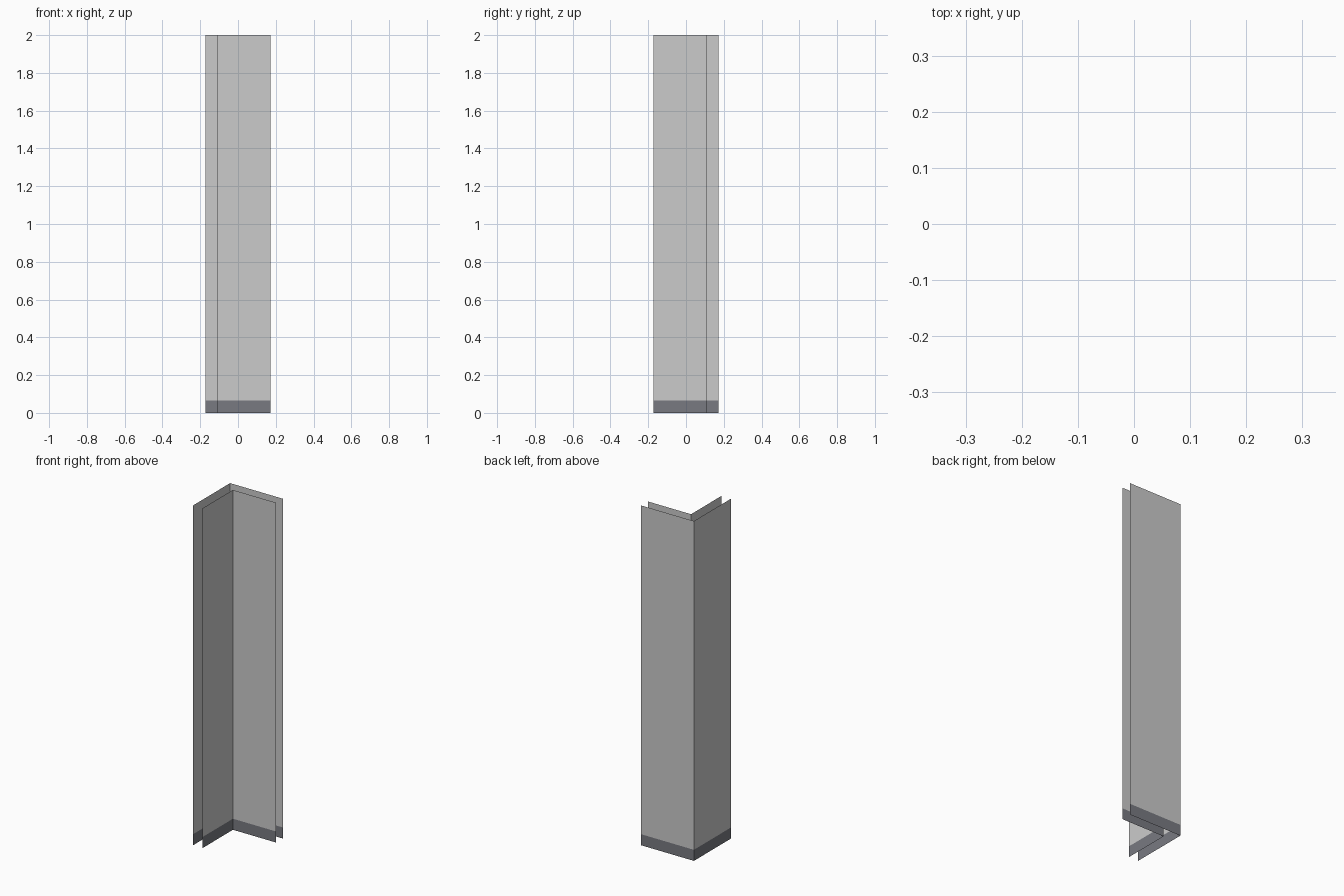
import bpy

if "Cube" in bpy.data.objects:
    bpy.data.objects.remove(bpy.data.objects["Cube"])

HALF = 0.172      # half width of the corner
INNER = 0.11      # offset of the inner faces
HEIGHT = 2.0
SKIRT = 0.065     # height of the dark skirting band

skirting_grey = bpy.data.materials.new("skirting_grey")
skirting_grey.diffuse_color = (0.19, 0.195, 0.22, 1)
skirting_grey.use_nodes = True
skirting_grey.node_tree.nodes["Principled BSDF"].inputs["Base Color"].default_value = skirting_grey.diffuse_color


def sheet(name, path, z0, z1, material=None):
    """Raise an open plan path into an upright single-skin surface."""
    n = len(path)
    verts = [(x, y, z) for z in (z0, z1) for x, y in path]
    faces = [(i, i + 1, n + i + 1, n + i) for i in range(n - 1)]
    mesh = bpy.data.meshes.new(name)
    mesh.from_pydata(verts, [], faces)
    if material:
        mesh.materials.append(material)
    obj = bpy.data.objects.new(name, mesh)
    bpy.context.collection.objects.link(obj)
    return obj


# Plan paths, ordered so outer faces point out and inner faces point into the room
plans = {
    "outer": [(HALF, HALF), (-HALF, HALF), (-HALF, -HALF)],
    "inner": [(-INNER, -HALF), (-INNER, INNER), (HALF, INNER)],
}

# Wall faces above, skirting bands below; top, ends and bottom stay open
for side, path in plans.items():
    sheet(side + "_wall", path, SKIRT, HEIGHT)
    sheet(side + "_skirting", path, 0, SKIRT, skirting_grey)
